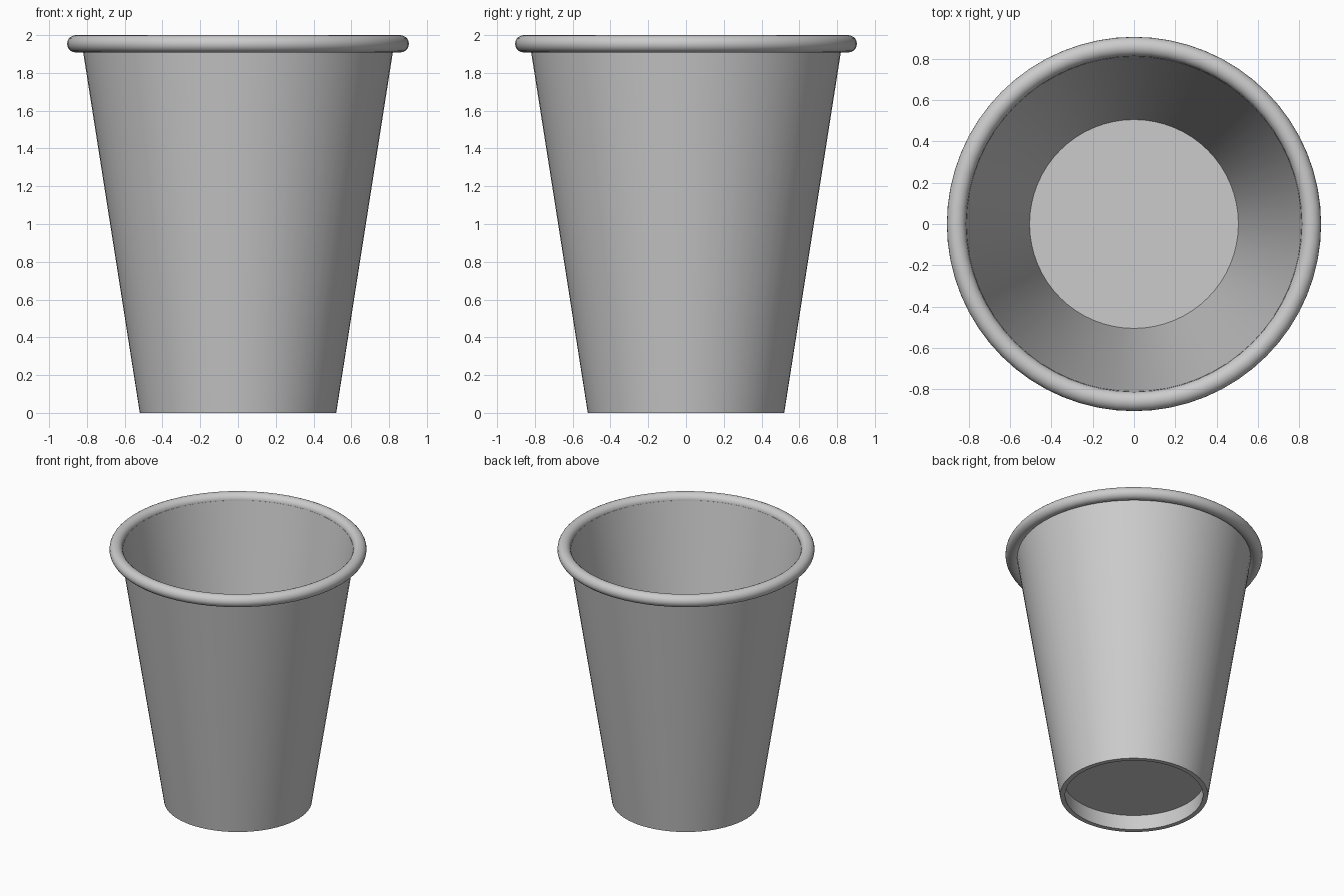
import bpy, bmesh
from math import sin, cos, pi, radians

if "Cube" in bpy.data.objects:
    bpy.data.objects.remove(bpy.data.objects["Cube"])

SIDES = 64


def lathe(name, profile, closed=False):
    """Spin an (r, z) profile around the z axis."""
    bm = bmesh.new()
    verts = [bm.verts.new((r, 0, z)) for r, z in profile]
    pairs = list(zip(verts, verts[1:]))
    if closed:
        pairs.append((verts[-1], verts[0]))
    edges = [bm.edges.new(p) for p in pairs]
    bmesh.ops.spin(bm, geom=verts + edges, cent=(0, 0, 0), axis=(0, 0, 1),
                   angle=2 * pi, steps=SIDES)
    bmesh.ops.remove_doubles(bm, verts=bm.verts[:], dist=1e-4)
    bmesh.ops.recalc_face_normals(bm, faces=bm.faces[:])
    mesh = bpy.data.meshes.new(name)
    bm.to_mesh(mesh)
    bm.free()
    obj = bpy.data.objects.new(name, mesh)
    bpy.context.collection.objects.link(obj)
    bpy.ops.object.select_all(action='DESELECT')
    obj.select_set(True)
    bpy.context.view_layer.objects.active = obj
    bpy.ops.object.shade_smooth_by_angle(angle=radians(35))
    return obj


# Tapered wall with a floor raised above the foot ring
lathe("cup_body", [(0, 0.12), (0.495, 0.12), (0.485, 0), (0.52, 0),
                   (0.827, 1.955), (0.81, 1.955), (0.505, 0.135), (0, 0.135)])

# Rolled lip around the mouth
lip = [(0.858 + 0.047 * cos(a), 1.954 + 0.046 * sin(a))
       for a in (2 * pi * i / 20 for i in range(20))]
lathe("rolled_rim", lip, closed=True)
